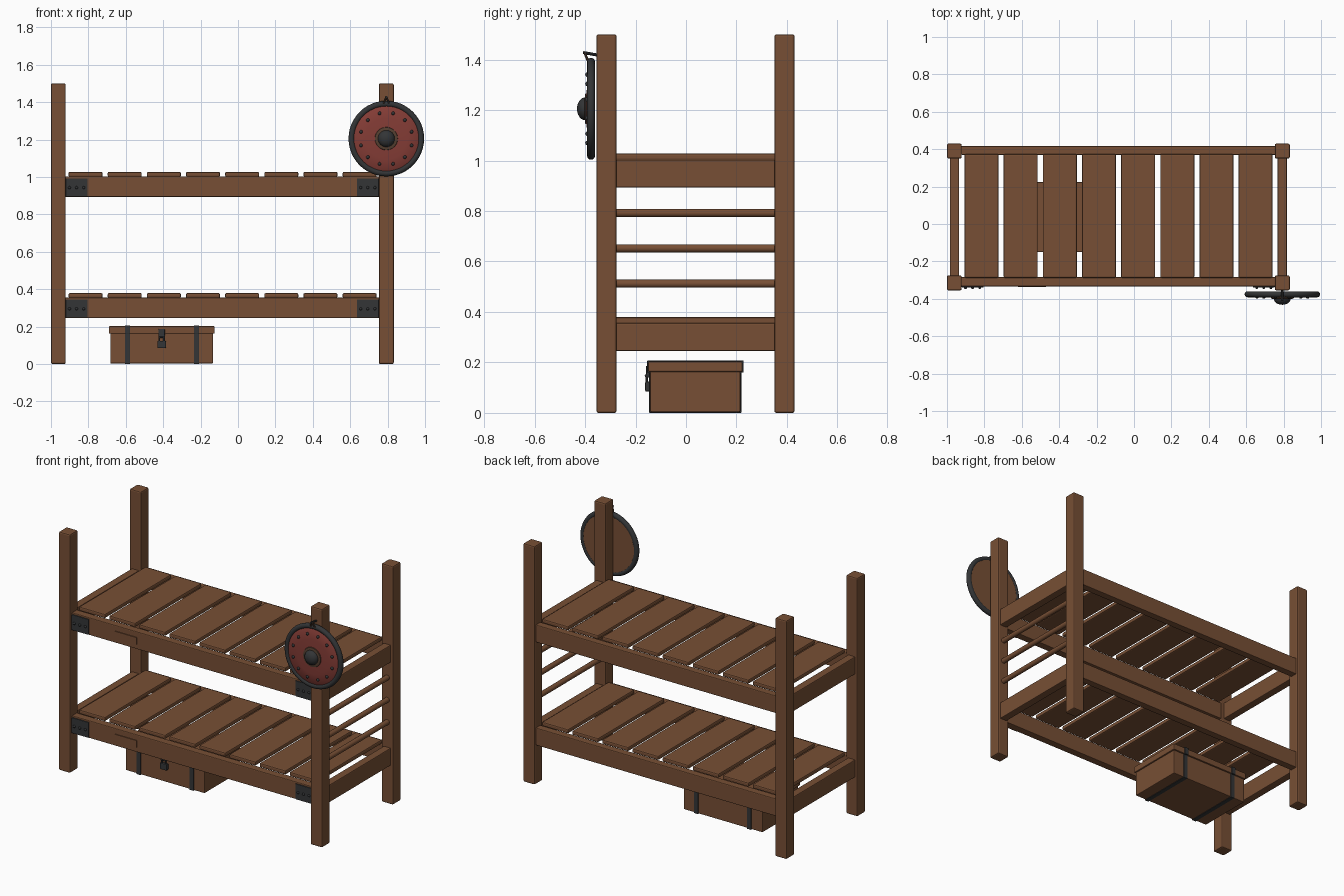
import bpy, bmesh, math
from mathutils import Vector, Matrix

old = bpy.data.objects.get("Cube")
if old:
    bpy.data.objects.remove(old, do_unlink=True)


def material(name, rgb):
    m = bpy.data.materials.new(name)
    m.use_nodes = True
    m.diffuse_color = (*rgb, 1)
    bsdf = m.node_tree.nodes["Principled BSDF"]
    bsdf.inputs["Base Color"].default_value = (*rgb, 1)
    bsdf.inputs["Roughness"].default_value = 0.8
    return m


WOOD = material("brown wood", (0.185, 0.078, 0.035))
IRON = material("dark iron", (0.033, 0.035, 0.037))
RED = material("red paint", (0.23, 0.045, 0.036))
LEATHER = material("dark leather", (0.09, 0.05, 0.03))


def finish(name, bm, mat, smooth=False, bevel=0):
    bmesh.ops.recalc_face_normals(bm, faces=bm.faces)
    mesh = bpy.data.meshes.new(name)
    bm.to_mesh(mesh)
    bm.free()
    mesh.materials.append(mat)
    ob = bpy.data.objects.new(name, mesh)
    bpy.context.collection.objects.link(ob)
    if bevel:
        mod = ob.modifiers.new("soft edges", "BEVEL")
        mod.width, mod.segments = bevel, 2
    if smooth:
        bpy.ops.object.select_all(action="DESELECT")
        ob.select_set(True)
        bpy.context.view_layer.objects.active = ob
        bpy.ops.object.shade_smooth_by_angle(angle=math.radians(40))
    return ob


def box(name, x, y, z, mat=WOOD, bevel=0.005):
    """Box from (min, max) ranges."""
    bm = bmesh.new()
    bmesh.ops.create_cube(bm, size=1)
    for v in bm.verts:
        v.co = [r[0] if c < 0 else r[1] for c, r in zip(v.co, (x, y, z))]
    return finish(name, bm, mat, bevel=bevel)


def rod(name, a, b, radius, mat, sides=16):
    """Capped cylinder between two points."""
    a, b = Vector(a), Vector(b)
    turn = (b - a).to_track_quat("Z", "Y").to_matrix().to_4x4()
    bm = bmesh.new()
    bmesh.ops.create_cone(bm, cap_ends=True, segments=sides, radius1=radius, radius2=radius,
                          depth=(b - a).length, matrix=Matrix.Translation((a + b) / 2) @ turn)
    return finish(name, bm, mat, smooth=True)


def stud(name, x, y, z, radius):
    bm = bmesh.new()
    bmesh.ops.create_uvsphere(bm, u_segments=10, v_segments=6, radius=radius,
                              matrix=Matrix.Translation((x, y, z)))
    return finish(name, bm, IRON, smooth=True)


def lathe(name, profile, mat, centre, closed=False, steps=48):
    """Turn (radius, y) points about the y axis through centre."""
    bm = bmesh.new()
    vs = [bm.verts.new((r, y, 0)) for r, y in profile]
    es = [bm.edges.new(p) for p in zip(vs, vs[1:])]
    if closed:
        es.append(bm.edges.new((vs[-1], vs[0])))
    bmesh.ops.spin(bm, geom=vs + es, cent=(0, 0, 0), axis=(0, 1, 0), angle=math.tau, steps=steps)
    bmesh.ops.remove_doubles(bm, verts=bm.verts, dist=0.0002)
    bmesh.ops.translate(bm, verts=bm.verts, vec=centre)
    return finish(name, bm, mat, smooth=True)


# Corner posts
ENDS = {"right": (-1.0, -0.921), "left": (0.753, 0.833)}
SIDES = {"front": (-0.355, -0.275), "back": (0.35, 0.43)}
for ex, xr in ENDS.items():
    for sy, yr in SIDES.items():
        box(f"{sy}_{ex}_post", xr, yr, (0, 1.5), bevel=0.008)

# Two bunks: rails, slats, iron corner plates
for level, z in (("lower", 0.245), ("upper", 0.893)):
    top = z + 0.11
    box(f"{level}_front_rail", (-0.925, 0.757), (-0.333, -0.284), (z, top))
    box(f"{level}_back_rail", (-0.925, 0.757), (0.37, 0.417), (z, top))
    for ex, xr in (("right", (-0.985, -0.935)), ("left", (0.768, 0.818))):
        box(f"{level}_{ex}_end_rail", xr, (-0.278, 0.353), (z, top))
    for i in range(8):
        cx = -0.815 + i * 0.2093
        box(f"{level}_slat_{i + 1}", (cx - 0.091, cx + 0.091), (-0.288, 0.374),
            (top - 0.002, top + 0.024), bevel=0.007)
    box(f"{level}_rail_patch", (-0.62, -0.47), (-0.338, -0.33), (z + 0.03, z + 0.075), bevel=0)
    for ex, x0 in (("right", -0.921), ("left", 0.636)):
        box(f"{level}_{ex}_corner_plate", (x0, x0 + 0.117), (-0.339, -0.33),
            (z + 0.003, z + 0.1), IRON, 0.002)
        for k in range(3):
            stud(f"{level}_{ex}_plate_stud_{k + 1}", x0 + 0.02 + k * 0.038, -0.34, z + 0.05, 0.008)

# Ladder rungs between the left posts
for i in range(3):
    z = 0.512 + i * 0.14
    rod(f"ladder_rung_{i + 1}", (0.793, -0.28, z), (0.793, 0.355, z), 0.016, WOOD)

# Chest below the lower bunk
box("chest_body", (-0.683, -0.133), (-0.142, 0.215), (0.003, 0.165))
box("chest_lid", (-0.69, -0.125), (-0.15, 0.224), (0.162, 0.203))
for n, cx in (("right", -0.591), ("left", -0.222)):
    xr = (cx - 0.014, cx + 0.014)
    box(f"chest_{n}_body_strap", xr, (-0.146, 0.219), (0, 0.165), IRON, 0.002)
    box(f"chest_{n}_lid_strap", xr, (-0.154, 0.228), (0.16, 0.207), IRON, 0.002)

# Latch and padlock
box("latch_hasp", (-0.425, -0.391), (-0.158, -0.145), (0.14, 0.187), IRON, 0.003)
box("padlock_body", (-0.431, -0.385), (-0.162, -0.14), (0.085, 0.124), IRON, 0.004)
for x in (-0.421, -0.395):
    rod("padlock_shackle_side", (x, -0.155, 0.12), (x, -0.155, 0.148), 0.005, IRON, 8)
rod("padlock_shackle_top", (-0.425, -0.158, 0.147), (-0.391, -0.158, 0.147), 0.006, IRON, 8)

# Round shield hung on the front left post
C = Vector((0.793, -0.376, 1.205))
ring = [(0.186 + 0.016 * math.cos(a), 0.016 * math.sin(a))
        for a in (math.tau * k / 12 for k in range(12))]
lathe("shield_rim", ring, IRON, C, closed=True)
lathe("shield_back", [(0, 0.012), (0.182, 0.012), (0.182, -0.004), (0, -0.004)], WOOD, C)
lathe("shield_face", [(0.18, -0.004), (0.172, -0.01), (0.11, -0.016), (0, -0.02)], RED, C)
lathe("boss_collar", [(0.062, -0.015), (0.06, -0.023), (0.04, -0.026), (0, -0.026)], LEATHER, C)
dome = [(0.045 * math.cos(a), -0.024 - 0.032 * math.sin(a))
        for a in (math.pi / 2 * k / 6 for k in range(7))]
lathe("shield_boss", dome, IRON, C, steps=32)
for i in range(12):
    a = math.tau * (i + 0.5) / 12
    stud(f"shield_stud_{i + 1}", C.x + 0.14 * math.cos(a), C.y - 0.014,
         C.z + 0.14 * math.sin(a), 0.0095)

# Nail and cord that hold the shield
rod("hanging_nail", (C.x, -0.345, 1.417), (C.x, -0.408, 1.428), 0.006, IRON, 8)
for s in (-1, 1):
    rod("hanging_cord", (C.x + s * 0.018, -0.384, 1.385), (C.x, -0.403, 1.43), 0.005, LEATHER, 8)
